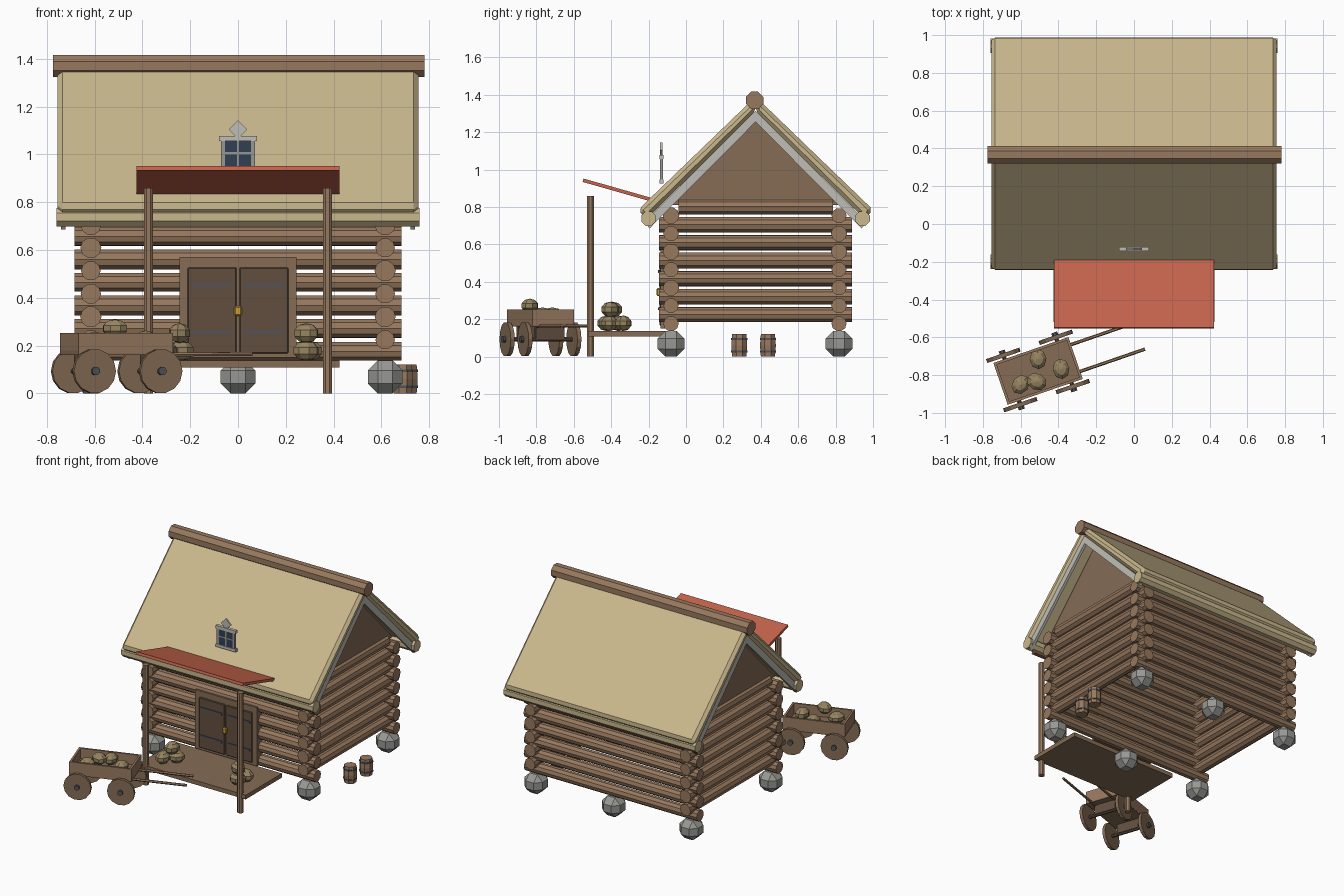
import bpy, bmesh, random
from math import radians, cos, sin
from mathutils import Vector, Matrix

if "Cube" in bpy.data.objects:
    bpy.data.objects.remove(bpy.data.objects["Cube"])

random.seed(4)
YC = 0.372  # ridge line


def mat(name, r, g, b):
    m = bpy.data.materials.new(name)
    m.diffuse_color = [(c / 255) ** 2.2 for c in (r, g, b)] + [1]
    m.use_nodes = True
    m.node_tree.nodes["Principled BSDF"].inputs["Base Color"].default_value = m.diffuse_color
    return m


WOOD = mat("wood", 150, 120, 95)
DARK = mat("dark_wood", 98, 80, 66)
PLANK = mat("plank", 132, 108, 86)
THATCH = mat("thatch", 200, 182, 140)
STONE = mat("stone", 150, 150, 146)
TRIM = mat("trim", 190, 188, 180)
RED = mat("red", 195, 100, 78)
SACK = mat("sack", 150, 132, 98)
IRON = mat("iron", 82, 84, 90)
GLASS = mat("glass", 52, 66, 84)
GOLD = mat("gold", 205, 155, 60)


def finish(name, bm, m, bevel=0):
    bmesh.ops.recalc_face_normals(bm, faces=bm.faces)
    me = bpy.data.meshes.new(name)
    bm.to_mesh(me)
    bm.free()
    me.materials.append(m)
    o = bpy.data.objects.new(name, me)
    bpy.context.collection.objects.link(o)
    if bevel:
        mod = o.modifiers.new("bevel", 'BEVEL')
        mod.width, mod.segments = bevel, 1
    return o


def box(name, c, size, m, rot=None, bevel=0):
    bm = bmesh.new()
    bmesh.ops.create_cube(bm, size=1, matrix=Matrix.Translation(c)
                          @ (rot or Matrix()) @ Matrix.Diagonal((*size, 1)))
    return finish(name, bm, m, bevel)


def rod(name, a, b, r, m, n=8, r2=None):
    a, b = Vector(a), Vector(b)
    d = b - a
    q = d.to_track_quat('Z', 'Y').to_matrix().to_4x4()
    bm = bmesh.new()
    bmesh.ops.create_cone(bm, cap_ends=True, segments=n, radius1=r, radius2=r2 or r, depth=d.length,
                          matrix=Matrix.Translation((a + b) / 2) @ q @ Matrix.Rotation(radians(180 / n), 4, 'Z'))
    return finish(name, bm, m)


def prism(name, pts, x0, x1, m, bevel=0):
    """Extrude a (y, z) outline along x."""
    bm = bmesh.new()
    f = bm.faces.new([bm.verts.new((x0, y, z)) for y, z in pts])
    ext = bmesh.ops.extrude_face_region(bm, geom=[f])["geom"]
    bmesh.ops.translate(bm, vec=(x1 - x0, 0, 0), verts=[v for v in ext if isinstance(v, bmesh.types.BMVert)])
    return finish(name, bm, m, bevel)


def sack(name, x, y, z, r=0.055, h=0.04):
    bm = bmesh.new()
    bmesh.ops.create_uvsphere(bm, u_segments=8, v_segments=5, radius=1, matrix=Matrix.Translation((x, y, z))
                              @ Matrix.Rotation(random.uniform(0, 3), 4, 'Z') @ Matrix.Diagonal((r * 1.1, r * 0.9, h, 1)))
    finish(name, bm, SACK)


# foundation stones
for y in (-0.08, 0.818):
    for x in (-0.616, 0, 0.616):
        box("foundation_stone", (x, y, 0.069), (0.145, 0.145, 0.138), STONE, bevel=0.042)

# interlocking log walls
for i in range(7):
    z = 0.176 + 0.0963 * i
    for y in (-0.08, 0.818):
        rod("long_wall_log", (-0.685, y, z), (0.685, y, z), random.uniform(0.040, 0.045), WOOD, 10)
    z += 0.048
    y0, y1 = (-0.144, 0.888) if i < 6 else (-0.04, 0.785)
    for x in (-0.616, 0.616):
        rod("side_wall_log", (x, y0, z), (x, y1, z), random.uniform(0.040, 0.045), WOOD, 10)

# gables
for x in (-0.616, 0.616):
    prism("gable", [(-0.10, 0.81), (0.844, 0.81), (YC, 1.30)], x - 0.02, x + 0.02, PLANK)

# roof slopes, eave poles and barge boards, mirrored about the ridge
for s in (-1, 1):
    def side(pts):
        return [(YC + s * (YC - y), z) for y, z in pts]
    prism("roof_slope", side([(YC, 1.39), (-0.256, 0.785), (-0.212, 0.735), (YC, 1.31)]),
          -0.755, 0.755, THATCH, 0.02)
    ey = side([(-0.2, 0)])[0][0]
    rod("eave_pole", (-0.76, ey, 0.738), (0.76, ey, 0.738), 0.042, THATCH)
    for x in (-0.742, 0.722):
        prism("barge_board", side([(YC, 1.315), (-0.222, 0.72), (-0.195, 0.685), (YC, 1.255)]),
              x, x + 0.02, TRIM)
rod("ridge_log", (-0.775, YC - 0.005, 1.37), (0.78, YC - 0.005, 1.37), 0.05, WOOD)

# porch deck, posts and awning
box("porch_deck", (0, -0.315, 0.123), (0.85, 0.41, 0.03), PLANK)
for x in (-0.375, 0.375):
    rod("porch_post", (x, -0.51, 0), (x, -0.51, 0.86), 0.021, WOOD)
prism("awning", [(-0.548, 0.952), (-0.19, 0.85), (-0.195, 0.832), (-0.553, 0.934)], -0.424, 0.424, RED)

# double door
box("door_frame", (0, -0.105, 0.36), (0.49, 0.06, 0.42), PLANK)
for s in (-1, 1):
    box("door_leaf", (s * 0.108, -0.125, 0.347), (0.205, 0.036, 0.36), DARK, bevel=0.004)
    for z in (0.255, 0.455):
        box("hinge_strap", (s * 0.11, -0.145, z), (0.17, 0.008, 0.014), IRON)
box("door_lock", (0, -0.148, 0.345), (0.032, 0.02, 0.042), GOLD, bevel=0.006)

# small roof window
wy = -0.132
box("window_glass", (0, wy, 1.0), (0.12, 0.008, 0.12), GLASS)
for s in (-1, 1):
    box("window_jamb", (s * 0.063, wy, 1.0), (0.018, 0.016, 0.14), STONE)
box("window_header", (0, wy, 1.067), (0.16, 0.022, 0.022), TRIM)
box("window_sill", (0, wy, 0.936), (0.16, 0.022, 0.02), TRIM)
box("window_mullion", (0, wy, 1.0), (0.009, 0.014, 0.12), STONE)
box("window_crossbar", (0, wy, 1.005), (0.12, 0.014, 0.009), STONE)
box("window_diamond", (0, wy, 1.105), (0.055, 0.012, 0.055), TRIM, Matrix.Rotation(radians(45), 4, 'Y'))

# barrels beside the right wall
for x, y in ((0.69, 0.285), (0.71, 0.438)):
    rod("barrel_lower", (x, y, 0), (x, y, 0.06), 0.041, WOOD, 8, 0.046)
    rod("barrel_upper", (x, y, 0.06), (x, y, 0.12), 0.046, WOOD, 8, 0.041)
    for z in (0.022, 0.09):
        rod("barrel_hoop", (x, y, z), (x, y, z + 0.01), 0.047, IRON)

# sacks on the porch
for p in ((-0.30, -0.42, 0.178), (-0.235, -0.36, 0.178), (-0.245, -0.395, 0.252),
          (0.285, -0.41, 0.178), (0.30, -0.335, 0.178), (0.285, -0.405, 0.252)):
    sack("porch_sack", *p, r=0.052, h=0.042)

# cart, in its own turned frame
A = radians(19)
TURN = Matrix.Rotation(A, 4, 'Z')


def cart(u, v, z):
    return Vector((-0.508 + u * cos(A) - v * sin(A), -0.778 + u * sin(A) + v * cos(A), z))


box("cart_floor", cart(0, 0, 0.17), (0.42, 0.233, 0.02), PLANK, TURN)
for s in (-1, 1):
    box("cart_side", cart(0, s * 0.11, 0.21), (0.42, 0.014, 0.085), WOOD, TURN)
    box("cart_end", cart(s * 0.203, 0, 0.21), (0.014, 0.233, 0.085), WOOD, TURN)
    rod("cart_shaft", cart(0.15, s * 0.075, 0.162), cart(0.573, s * 0.075, 0.165), 0.009, WOOD, 6)
    rod("cart_axle", cart(s * 0.147, -0.14, 0.093), cart(s * 0.147, 0.14, 0.093), 0.012, DARK)
    box("axle_block", cart(s * 0.147, 0, 0.128), (0.03, 0.16, 0.07), DARK, TURN)
    for t in (-1, 1):
        rod("cart_wheel", cart(s * 0.147, t * 0.127, 0.093), cart(s * 0.147, t * 0.149, 0.093), 0.093, PLANK, 14)
        rod("wheel_hub", cart(s * 0.147, t * 0.149, 0.093), cart(s * 0.147, t * 0.165, 0.093), 0.018, IRON)
for p in ((-0.508, -0.715, 0.225), (-0.60, -0.85, 0.22), (-0.515, -0.835, 0.272), (-0.386, -0.767, 0.225)):
    sack("cart_sack", *p, r=0.052, h=0.038)
